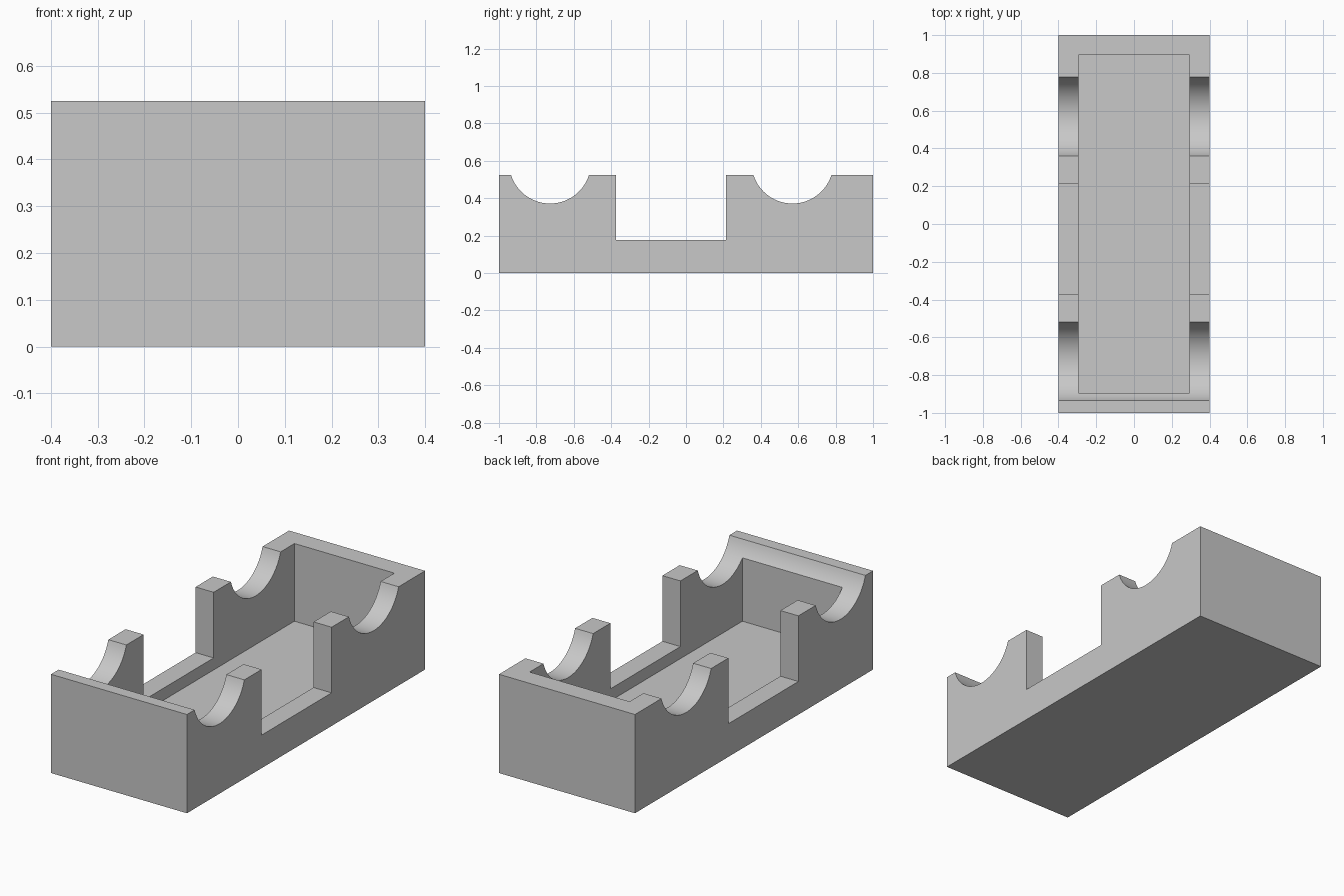
import bpy
import bmesh
import math
from mathutils import Matrix, Vector

cube = bpy.data.objects.get("Cube")
if cube:
    bpy.data.objects.remove(cube, do_unlink=True)

HALF_W, HALF_L, HEIGHT = 0.4, 1.0, 0.525
WALL, FLOOR = 0.106, 0.112
MID, NOTCH, LOW = -0.079, 0.294, 0.176       # side opening: centre, half length, sill
SADDLE, RADIUS, AXIS_Z = 0.648, 0.2186, 0.59  # round saddles: offset, radius, axis
STEPS = 32

grey = bpy.data.materials.new("plain_grey")
grey.use_nodes = True
colour = (0.58, 0.58, 0.58, 1)
grey.diffuse_color = colour
grey.node_tree.nodes["Principled BSDF"].inputs["Base Color"].default_value = colour


def make_object(name, bm):
    bmesh.ops.recalc_face_normals(bm, faces=bm.faces)
    mesh = bpy.data.meshes.new(name)
    bm.to_mesh(mesh)
    bm.free()
    mesh.materials.append(grey)
    obj = bpy.data.objects.new(name, mesh)
    bpy.context.collection.objects.link(obj)
    return obj


def saddle(y):
    """Arc dipping below the top edge, from front to back."""
    half = math.acos((AXIS_Z - HEIGHT) / RADIUS)
    angles = [half * (2 * i / STEPS - 1) for i in range(STEPS + 1)]
    return [(y + RADIUS * math.sin(a), AXIS_Z - RADIUS * math.cos(a)) for a in angles]


# Tray body: side profile with saddles and opening, extruded across the width
profile = [(-HALF_L, 0), (-HALF_L, HEIGHT)]
profile += saddle(MID - SADDLE)
profile += [(MID - NOTCH, HEIGHT), (MID - NOTCH, LOW),
            (MID + NOTCH, LOW), (MID + NOTCH, HEIGHT)]
profile += saddle(MID + SADDLE)
profile += [(HALF_L, HEIGHT), (HALF_L, 0)]

bm = bmesh.new()
side = bm.faces.new([bm.verts.new((-HALF_W, y, z)) for y, z in profile])
extruded = bmesh.ops.extrude_face_region(bm, geom=[side], use_keep_orig=True)
moved = [v for v in extruded["geom"] if isinstance(v, bmesh.types.BMVert)]
bmesh.ops.translate(bm, verts=moved, vec=(2 * HALF_W, 0, 0))
tray = make_object("tray_body", bm)

# Rectangular cavity cutter
bm = bmesh.new()
size = Vector((2 * (HALF_W - WALL), 2 * (HALF_L - WALL), 1))
place = Matrix.Translation((0, 0, FLOOR + size.z / 2)) @ Matrix.Diagonal(size).to_4x4()
bmesh.ops.create_cube(bm, size=1, matrix=place)
cutter = make_object("cavity_cutter", bm)
cutter.hide_render = True

# Hollow out the tray
cut = tray.modifiers.new("cavity", 'BOOLEAN')
cut.operation = 'DIFFERENCE'
cut.solver = 'EXACT'
cut.object = cutter
bpy.ops.object.select_all(action='DESELECT')
tray.select_set(True)
bpy.context.view_layer.objects.active = tray
bpy.ops.object.modifier_apply(modifier=cut.name)
bpy.data.objects.remove(cutter, do_unlink=True)

# Smooth saddles, sharp corners
bpy.ops.object.shade_smooth_by_angle(angle=math.radians(30))
